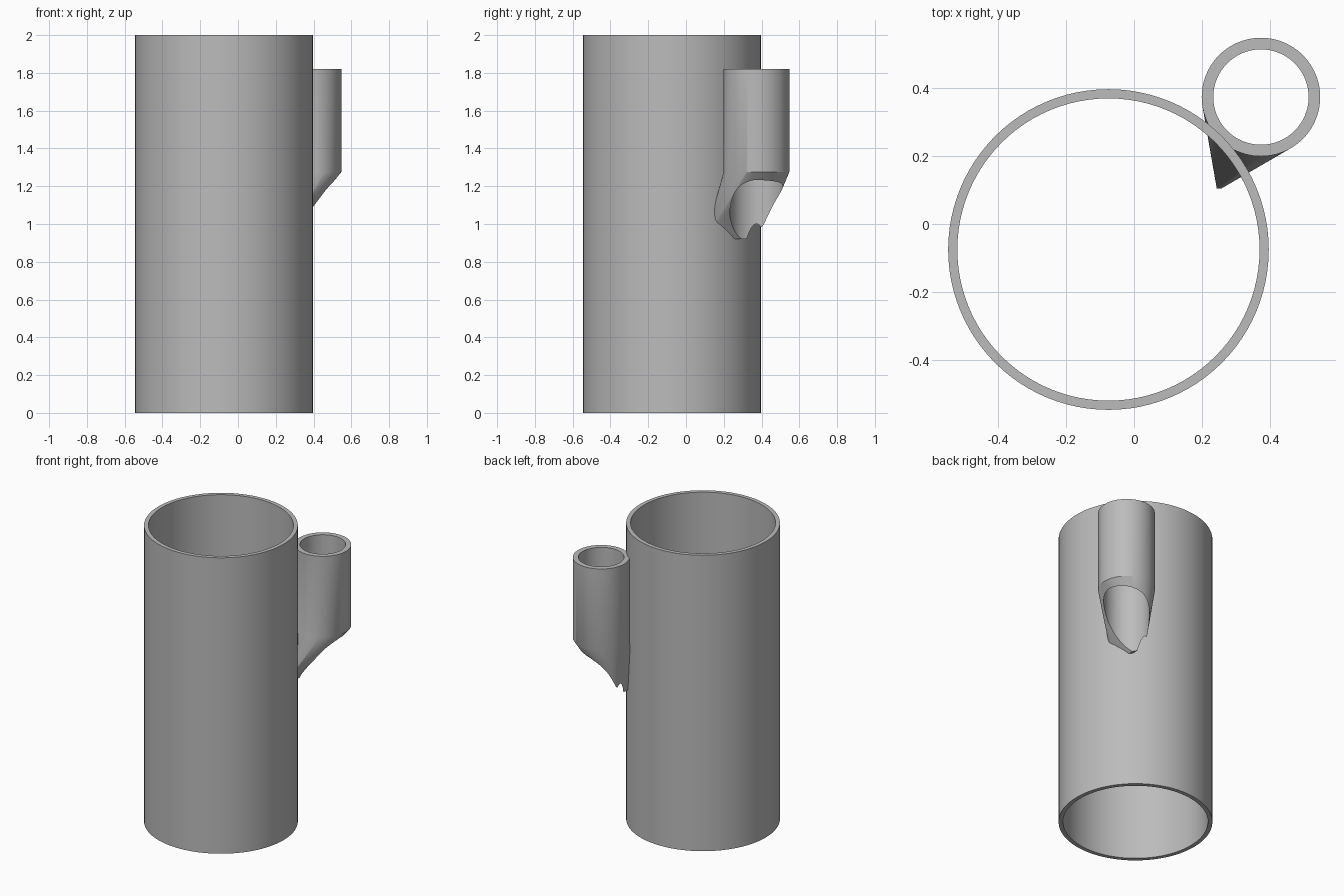
import bpy, bmesh, math
from mathutils import Vector

if "Cube" in bpy.data.objects:
    bpy.data.objects.remove(bpy.data.objects["Cube"])

SEG = 96

grey = bpy.data.materials.new("plain grey")
grey.use_nodes = True
GREY = (0.5, 0.5, 0.5, 1)
grey.diffuse_color = GREY
grey.node_tree.nodes["Principled BSDF"].inputs["Base Color"].default_value = GREY


def circle(c, r, z):
    return [Vector((c + r * math.cos(a), c + r * math.sin(a), z))
            for a in (2 * math.pi * i / SEG for i in range(SEG))]


def make_object(name, bm):
    bmesh.ops.recalc_face_normals(bm, faces=bm.faces)
    mesh = bpy.data.meshes.new(name)
    bm.to_mesh(mesh)
    bm.free()
    ob = bpy.data.objects.new(name, mesh)
    bpy.context.collection.objects.link(ob)
    mesh.materials.append(grey)
    return ob


def smooth(ob):
    bpy.ops.object.select_all(action='DESELECT')
    ob.select_set(True)
    bpy.context.view_layer.objects.active = ob
    bpy.ops.object.shade_smooth_by_angle(angle=math.radians(30))


# Main tube: a rectangular wall section swept round its axis
C, R_OUT, R_IN = -0.075, 0.471, 0.444
bm = bmesh.new()
rings = [[bm.verts.new(p) for p in circle(C, r, z)]
         for r, z in ((R_OUT, 0), (R_OUT, 2), (R_IN, 2), (R_IN, 0))]
for k in range(4):
    a, b = rings[k], rings[(k + 1) % 4]
    for i in range(SEG):
        j = (i + 1) % SEG
        bm.faces.new((a[i], a[j], b[j], b[i]))
smooth(make_object("main_tube", bm))

# Side socket: a hull tapering from a disc down to a thin bar
S, DISC_Z, TOP_Z = 0.373, 1.275, 1.82
bm = bmesh.new()
points = circle(S, 0.174, DISC_Z)
points += [Vector((x, y, z)) for x in (0.243, 0.258)
           for y in (0.105, 0.398) for z in (0.92, 0.935)]
for p in points:
    bm.verts.new(p)
bmesh.ops.convex_hull(bm, input=bm.verts)
bmesh.ops.dissolve_limit(bm, angle_limit=0.001, verts=bm.verts, edges=bm.edges)

# Socket barrel: the disc pulled straight up
top = [f for f in bm.faces if all(v.co.z > DISC_Z - 0.001 for v in f.verts)]
new = bmesh.ops.extrude_face_region(bm, geom=top)["geom"]
bmesh.ops.translate(bm, vec=(0, 0, TOP_Z - DISC_Z),
                    verts=[g for g in new if isinstance(g, bmesh.types.BMVert)])
bmesh.ops.delete(bm, geom=[f for f in top if f.is_valid], context='FACES_ONLY')
socket = make_object("side_socket", bm)

# Vertical bore right through the socket and its taper
bm = bmesh.new()
low, high = ([bm.verts.new(p) for p in circle(S, 0.14, z)] for z in (0.5, 2.2))
bm.faces.new(low)
bm.faces.new(high)
for i in range(SEG):
    j = (i + 1) % SEG
    bm.faces.new((low[i], low[j], high[j], high[i]))
cutter = make_object("bore_cutter", bm)
cutter.hide_render = True

cut = socket.modifiers.new("bore", 'BOOLEAN')
cut.operation = 'DIFFERENCE'
cut.solver = 'EXACT'
cut.object = cutter
bpy.ops.object.select_all(action='DESELECT')
socket.select_set(True)
bpy.context.view_layer.objects.active = socket
bpy.ops.object.modifier_apply(modifier=cut.name)
bpy.data.objects.remove(cutter)
smooth(socket)
